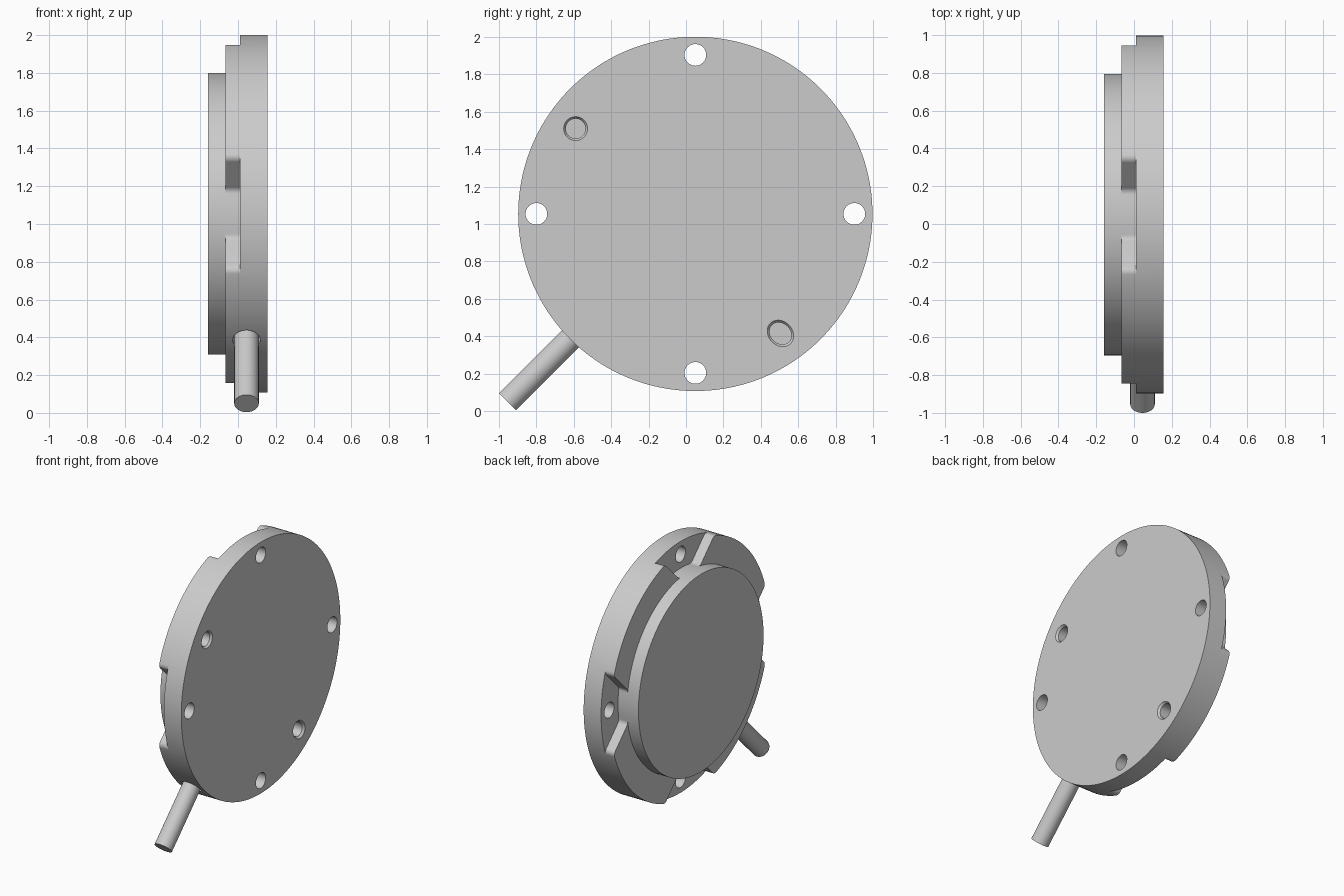
import bpy, bmesh
from math import radians, degrees, sin, cos, sqrt, atan2, pi
from mathutils import Vector, Matrix

if "Cube" in bpy.data.objects:
    bpy.data.objects.remove(bpy.data.objects["Cube"])

CY, CZ = 0.05, 1.054            # disc axis runs along x through this point
R, RB = 0.947, 0.745            # rim and boss radii
X_FRONT, X_FLOOR, X_PAD, X_BOSS = 0.155, 0.01, -0.065, -0.16
HALF, FIL = 0.43, 0.04          # pad half width and fillet radius


def arc(c, r, a0, a1, n):
    return [(c[0] + r * cos(radians(a0 + (a1 - a0) * i / n)),
             c[1] + r * sin(radians(a0 + (a1 - a0) * i / n))) for i in range(n + 1)]


def turn(pts, deg, flip=1):
    c, s = cos(radians(deg)), sin(radians(deg))
    return [(u * c - flip * v * s, u * s + flip * v * c) for u, v in pts]


# Side of one pad: rounded rim corner, straight wall, fillet into the boss
c1 = (sqrt((R - FIL) ** 2 - (HALF - FIL) ** 2), HALF - FIL)
c2 = (sqrt((RB + FIL) ** 2 - (HALF + FIL) ** 2), HALF + FIL)
A1, A2 = degrees(atan2(c1[1], c1[0])), degrees(atan2(c2[1], c2[0]))
side = arc(c1, FIL, A1, 90, 6) + arc(c2, FIL, 270, 180 + A2, 6)

bm = bmesh.new()
cache = {}


def vert(p, x):
    key = (round(p[0], 4), round(p[1], 4), x)
    if key not in cache:
        cache[key] = bm.verts.new((x, CY + p[0], CZ + p[1]))
    return cache[key]


def cap(loop, x):
    vs = []
    for p in loop:
        v = vert(p, x)
        if v not in vs:
            vs.append(v)
    bm.faces.new(vs)


def wall(path, x0, x1):
    for p, q in zip(path, path[1:]):
        bm.faces.new((vert(p, x0), vert(q, x0), vert(q, x1), vert(p, x1)))


# Stepped disc: flange, four raised pads with slots between, round boss
O = (0, 0)
rim, boss = [], []
for k in range(4):
    a = 45 + 90 * k
    pad_rim = arc(O, R, a - A1, a + A1, 24)
    gap_rim = arc(O, R, a + A1, a + 90 - A1, 18)
    pad_boss = arc(O, RB, a - A2, a + A2, 32)
    gap_boss = arc(O, RB, a + A2, a + 90 - A2, 8)
    left, right, nxt = turn(side, a), turn(side, a, -1), turn(side, a + 90, -1)
    wall(pad_rim, X_FRONT, X_FLOOR)
    wall(pad_rim, X_FLOOR, X_PAD)
    wall(gap_rim, X_FRONT, X_FLOOR)
    wall(left, X_FLOOR, X_PAD)
    wall(right, X_FLOOR, X_PAD)
    wall(gap_boss, X_FLOOR, X_PAD)
    wall(gap_boss, X_PAD, X_BOSS)
    wall(pad_boss, X_PAD, X_BOSS)
    cap(pad_rim + left + pad_boss[::-1] + right[::-1], X_PAD)
    cap(gap_rim + nxt + gap_boss[::-1] + left[::-1], X_FLOOR)
    rim += pad_rim + gap_rim
    boss += pad_boss + gap_boss
cap(rim, X_FRONT)
cap(boss, X_BOSS)
bmesh.ops.recalc_face_normals(bm, faces=bm.faces)


def make(name, b):
    me = bpy.data.meshes.new(name)
    b.to_mesh(me)
    b.free()
    ob = bpy.data.objects.new(name, me)
    bpy.context.collection.objects.link(ob)
    return ob


disc = make("stepped_disc", bm)


def rod(name, p0, p1, r0, r1=None, n=40, stretch=1.0):
    p0, p1 = Vector(p0), Vector(p1)
    d = p1 - p0
    b = bmesh.new()
    bmesh.ops.create_cone(b, cap_ends=True, segments=n, radius1=r0,
                          radius2=r0 if r1 is None else r1, depth=d.length)
    m = Matrix.Translation((p0 + p1) / 2) @ d.to_track_quat('Z', 'Y').to_matrix().to_4x4()
    bmesh.ops.transform(b, matrix=m, verts=b.verts)
    if stretch != 1.0:           # widen along the disc diagonal for the oval hole
        s = (Matrix.Translation(p0) @ Matrix.Scale(stretch, 4, Vector((0, 1, -1)).normalized())
             @ Matrix.Translation(-p0))
        bmesh.ops.transform(b, matrix=s, verts=b.verts)
    return make(name, b)


def cut(cutter):
    m = disc.modifiers.new(cutter.name, 'BOOLEAN')
    m.operation, m.solver, m.object = 'DIFFERENCE', 'EXACT', cutter
    bpy.context.view_layer.objects.active = disc
    bpy.ops.object.modifier_apply(modifier=m.name)
    bpy.data.objects.remove(cutter)


# Four through holes
for k in range(4):
    y, z = CY + 0.85 * cos(k * pi / 2), CZ + 0.85 * sin(k * pi / 2)
    cut(rod("hole_cutter", (-0.04, y, z), (0.3, y, z), 0.058))

# Two blind holes with a small countersink
for y, z, s in ((-0.59, 1.51, 1.0), (0.505, 0.415, 1.2)):
    cut(rod("blind_cutter", (0.05, y, z), (0.2, y, z), 0.053, stretch=s))
    cut(rod("sink_cutter", (0.14, y, z), (0.17, y, z), 0.053, 0.075, stretch=s))


# Handle rod set in a shallow rim socket
def diag(d):
    return (0.045, CY - d * cos(pi / 4), CZ - d * sin(pi / 4))


cut(rod("socket_cutter", diag(0.90), diag(1.1), 0.073))
handle = rod("handle_rod", diag(0.89), diag(1.42), 0.065, n=48)

for ob in (disc, handle):
    bpy.ops.object.select_all(action='DESELECT')
    ob.select_set(True)
    bpy.context.view_layer.objects.active = ob
    bpy.ops.object.shade_smooth_by_angle(angle=radians(30))
